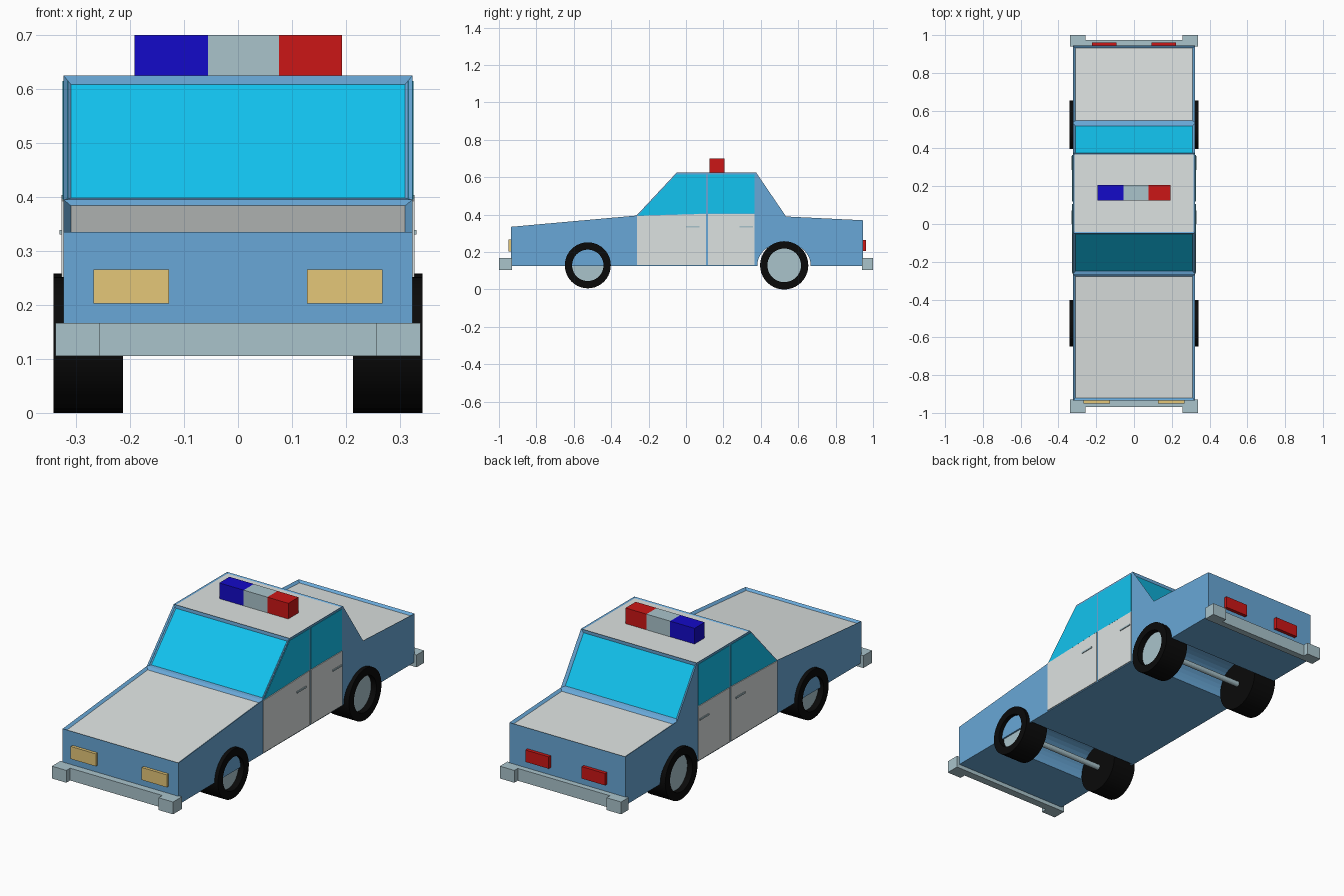
import bpy, bmesh, math
from mathutils import Matrix, Vector

if "Cube" in bpy.data.objects:
    bpy.data.objects.remove(bpy.data.objects["Cube"])

def mat(name, r, g, b):
    m = bpy.data.materials.new(name)
    m.diffuse_color = (r, g, b, 1)
    m.use_nodes = True
    m.node_tree.nodes["Principled BSDF"].inputs["Base Color"].default_value = m.diffuse_color
    return m

BLUE = mat("body_blue", .14, .39, .68)
WHITE = mat("panel_white", .72, .76, .75)
GLASS = mat("glass_cyan", .006, .55, .87)
BLACK = mat("tyre_black", .003, .003, .003)
METAL = mat("pale_metal", .40, .55, .60)
AMBER = mat("lamp_amber", .78, .57, .19)
RED = mat("lamp_red", .60, .008, .008)
NAVY = mat("lamp_blue", .007, .003, .58)

def finish(bm, name, *mats):
    bmesh.ops.recalc_face_normals(bm, faces=bm.faces)
    me = bpy.data.meshes.new(name)
    bm.to_mesh(me)
    bm.free()
    ob = bpy.data.objects.new(name, me)
    bpy.context.collection.objects.link(ob)
    for m in mats:
        me.materials.append(m)
    return ob

def box(name, x0, x1, y0, y1, z0, z1, m):
    bm = bmesh.new()
    bmesh.ops.create_cube(bm, size=1)
    bmesh.ops.scale(bm, vec=(abs(x1 - x0), y1 - y0, z1 - z0), verts=bm.verts)
    bmesh.ops.translate(bm, vec=((x0 + x1) / 2, (y0 + y1) / 2, (z0 + z1) / 2), verts=bm.verts)
    return finish(bm, name, m)

def prism_bm(profile, x0, x1):
    """Side-view (y, z) outline extruded along x."""
    bm = bmesh.new()
    f = bm.faces.new([bm.verts.new((x0, y, z)) for y, z in profile])
    ext = bmesh.ops.extrude_face_region(bm, geom=[f])["geom"]
    bmesh.ops.translate(bm, vec=(x1 - x0, 0, 0),
                        verts=[v for v in ext if isinstance(v, bmesh.types.BMVert)])
    bmesh.ops.recalc_face_normals(bm, faces=bm.faces)
    return bm

def disc_bm(x0, x1, y, z, ry, rz, n=40):
    return prism_bm([(y + ry * math.cos(2 * math.pi * i / n),
                      z + rz * math.sin(2 * math.pi * i / n)) for i in range(n)], x0, x1)

# Body shell with sunken hood, windscreen, roof, rear window and boot panels
W = .323
bm = prism_bm([(-.935, .125), (-.935, .335), (-.265, .395), (-.05, .625),
               (.375, .625), (.535, .39), (.945, .37), (.945, .125)], -W, W)
bm.normal_update()
panels = [f for f in bm.faces if f.normal.z > .2]
for f in panels:
    y = f.calc_center_median().y
    glass = f.normal.z < .9
    f.material_index = 2 if glass else 1
    roof = f.calc_center_median().z > .6
    keep = f.material_index
    rim = bmesh.ops.inset_individual(bm, faces=[f], thickness=.01 if roof else .019,
                                     depth=-.004 if roof else -.01)["faces"]
    for r in rim:
        r.material_index = 0
    f.material_index = keep
body = finish(bm, "car_body", BLUE, WHITE, GLASS)

# Wheel wells: closed pocket at the front, open arch at the rear
for name, hw, y, ry, rz in (("front_well", .315, -.525, .135, .125),
                            ("rear_well", .40, .524, .143, .122)):
    cutter = finish(disc_bm(-hw, hw, y, .128, ry, rz), name, BLUE)
    cutter.hide_render = True
    mod = body.modifiers.new(name, 'BOOLEAN')
    mod.operation = 'DIFFERENCE'
    mod.solver = 'EXACT'
    mod.object = cutter
    bpy.context.view_layer.objects.active = body
    bpy.ops.object.modifier_apply(modifier=name)
    bpy.data.objects.remove(cutter)

# Doors, side windows and handles
DOORS = {"front_door": [(-.263, .13), (-.263, .393), (.107, .404), (.107, .13)],
         "rear_door": [(.118, .13), (.118, .404), (.366, .404), (.366, .13)]}
WINDOWS = {"front_window": [(-.258, .395), (-.052, .615), (.107, .615), (.107, .406)],
           "rear_window": [(.118, .406), (.118, .615), (.366, .615), (.366, .406)]}
for side, s in (("left", -1), ("right", 1)):
    for name, pts in DOORS.items():
        finish(prism_bm(pts, s * .315, s * .327), f"{side}_{name}", WHITE)
    for name, pts in WINDOWS.items():
        finish(prism_bm(pts, s * .315, s * .325), f"{side}_{name}", GLASS)
    for name, y in (("front_handle", 0), ("rear_handle", .287)):
        box(f"{side}_{name}", s * .32, s * .331, y, y + .072, .331, .339, METAL)

# Wheels: tyre with a sunken pale hub
for end, y, r in (("front", -.525, .123), ("rear", .525, .129)):
    for side, s in (("left", -1), ("right", 1)):
        bm = disc_bm(s * .213, s * .342, y, .129, r, r)
        bm.normal_update()
        cap = max(bm.faces, key=lambda f: f.calc_center_median().x * s)
        bmesh.ops.inset_individual(bm, faces=[cap], thickness=.039)
        bmesh.ops.inset_individual(bm, faces=[cap], thickness=0, depth=-.03)
        cap.material_index = 1
        ob = finish(bm, f"{side}_{end}_wheel", BLACK, METAL)
        bpy.context.view_layer.objects.active = ob
        ob.select_set(True)
        bpy.ops.object.shade_smooth_by_angle()
        ob.select_set(False)
    finish(disc_bm(-.22, .22, y, .129, .014, .014, 16), f"{end}_axle", METAL)

# Bumpers with end blocks, and lamps
for end, ya, yb, yc in (("front", -.93, -.97, -1), ("rear", .94, .973, 1)):
    box(f"{end}_bumper", -.26, .26, min(ya, yb), max(ya, yb), .105, .167, METAL)
    for side, s in (("left", -1), ("right", 1)):
        box(f"{side}_{end}_bumper_end", s * .257, s * .338, min(ya, yc), max(ya, yc), .105, .167, METAL)
for side, s in (("left", -1), ("right", 1)):
    box(f"{side}_headlight", s * .128, s * .268, -.95, -.925, .203, .266, AMBER)
    box(f"{side}_tail_light", s * .092, s * .222, .935, .962, .205, .265, RED)

# Roof light bar
for name, x0, x1, m in (("beacon_blue", -.192, -.056, NAVY),
                        ("beacon_middle", -.056, .076, METAL),
                        ("beacon_red", .076, .193, RED)):
    box(name, x0, x1, .125, .206, .615, .70, m)
